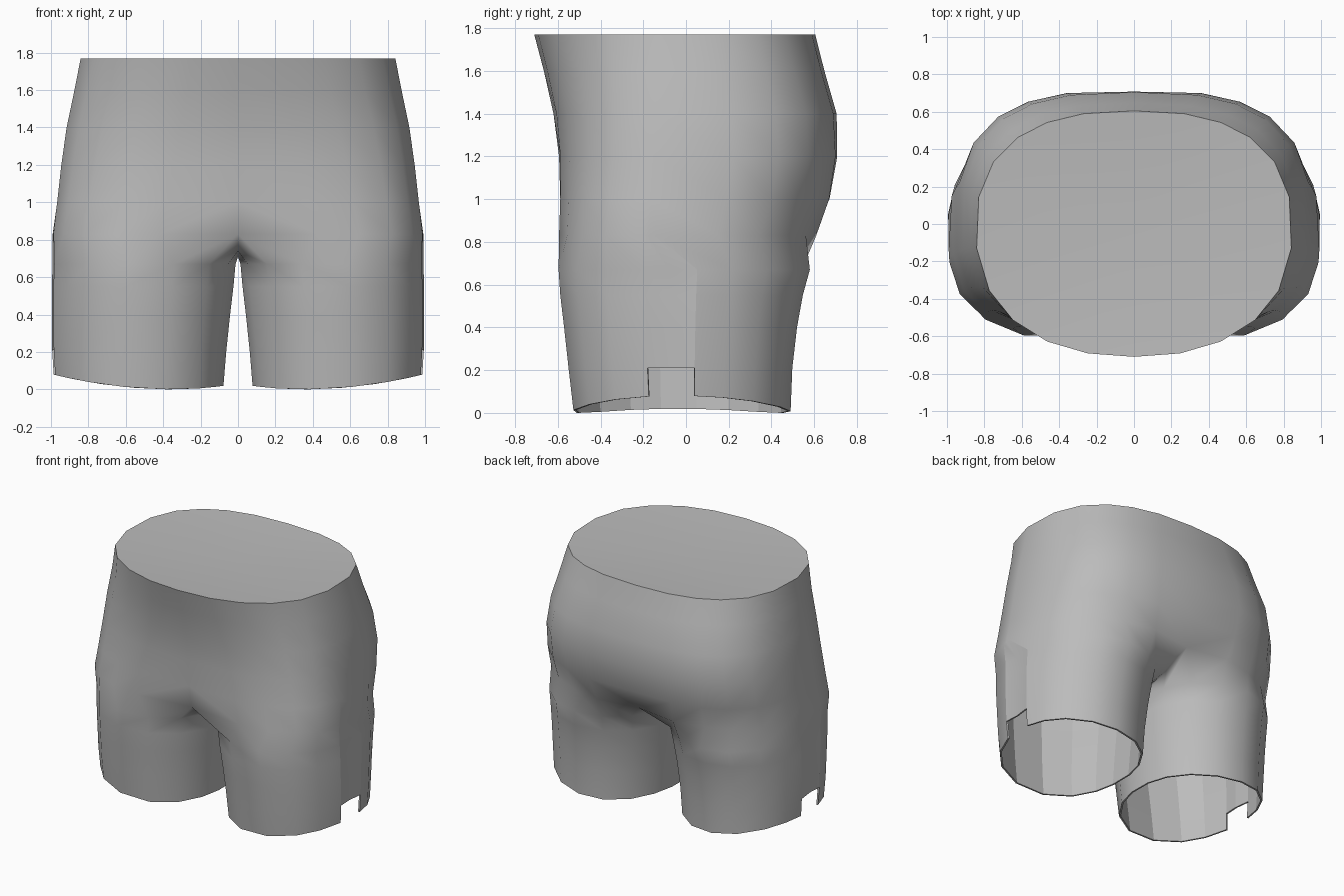
import bpy, bmesh
from math import sin, cos, pi

cube = bpy.data.objects.get("Cube")
if cube:
    bpy.data.objects.remove(cube, do_unlink=True)

grey = bpy.data.materials.new("grey fabric")
grey.use_nodes = True
grey.diffuse_color = (0.5, 0.5, 0.5, 1)
grey.node_tree.nodes["Principled BSDF"].inputs["Base Color"].default_value = (0.5, 0.5, 0.5, 1)

Y_MID = -0.04
INSET = 0.975                      # lining size relative to the outer wall
SLIT = (5, 6)                      # columns of the side slit
TORSO_T = [0, .25, .53, .83, 1.13, 1.47, 1.47, 1.47, 1.78, 2.1, 2.4, 2.65, 2.9, pi]
LEG_T = [-.75, -.3, .15, .6, .97, 1.325, 1.515, 1.712, 1.98, 2.3, 2.7, 3.1, 3.5, 3.9,
         4.25, 4.55, 4.85, 5.15]


def power(v, e):
    return (1 if v >= 0 else -1) * abs(v) ** e


def oval(t, cx, a, front, back, e_front, e_back):
    """Point on a rounded oval; angle 0 is the front, pi the back."""
    e, depth = (e_front, Y_MID - front) if cos(t) > 0 else (e_back, back - Y_MID)
    return cx + a * power(sin(t), e), Y_MID - depth * power(cos(t), e)


def hem_height(x):
    return 0.08 * ((x - .35) / .64) ** 2 if x > .35 else 0.02 * ((.35 - x) / .28) ** 2


bm = bmesh.new()

# Torso rings, waist to crotch: height, half width, front, back,
# squareness front and back, centre hollow front and back
torso = []
for z, a, front, back, ef, eb, hf, hb in [
        (1.77, .845, -.71, .605, .88, .8, 1, 1),
        (1.6, .878, -.665, .648, .85, .75, 1, 1),
        (1.4, .92, -.62, .705, .78, .7, 1, 1),
        (1.2, .948, -.60, .715, .72, .68, .99, .99),
        (1.0, .97, -.60, .685, .66, .73, .97, .98),
        (.83, .992, -.605, .625, .62, .8, .91, .9)]:
    ring = []
    for i, t in enumerate(TORSO_T):
        if z < .9 and i in (5, 7):
            t += (i - 6) * .04
        x, y = oval(t, 0, a, front, back, ef, eb)
        if i == 0:
            x, y = 0, y * hf
        elif i == len(TORSO_T) - 1:
            x, y = 0, y * hb
        ring.append(bm.verts.new((x, y, z)))
    torso.append(ring)

# Crotch seam, back to front
seam = [bm.verts.new((0, y, z)) for y, z in [(.34, .74), (.1, .71), (-.1, .71), (-.36, .74)]]

# Leg rings: height, outer x, inner x, front, back
legs = [torso[-1] + seam]
for z, out, inn, front, back in [
        (.67, .996, .009, -.602, .58), (.55, 1.0, .02, -.594, .547),
        (.4, 1.0, .038, -.576, .52), (.21, .998, .058, -.555, .498),
        (0, .99, .074, -.532, .49)]:
    ring = []
    for i, t in enumerate(LEG_T):
        x, y = oval(t, (out + inn) / 2, (out - inn) / 2, front, back, .92, .97)
        if i == 6:
            x -= .018
        ring.append(bm.verts.new((x, y, z if z else hem_height(x))))
    legs.append(ring)

# Lining of the leg, a little inside the outer wall
lining = [[bm.verts.new((.53 + (v.co.x - .53) * INSET,
                         Y_MID + (v.co.y - Y_MID) * INSET, v.co.z)) for v in ring]
          for ring in legs[1:]]


def loft(upper, lower, closed, skip=(), flip=False):
    faces = []
    n = len(upper)
    for i in range(n if closed else n - 1):
        if i in skip:
            continue
        j = (i + 1) % n
        quad = [upper[i], lower[i], lower[j], upper[j]]
        faces.append(bm.faces.new(quad[::-1] if flip else quad))
    return faces


# Closed waist, dipping slightly in the middle
centre = bm.verts.new((0, Y_MID, 1.73))
for v, w in zip(torso[0], torso[0][1:]):
    bm.faces.new((v, w, centre))

# Outer wall and lining
inner = []
for up, low in zip(torso, torso[1:]):
    loft(up, low, False)
for up, low in zip(legs, legs[1:]):
    loft(up, low, True, SLIT if low is legs[-1] else ())
for up, low in zip(lining, lining[1:]):
    inner += loft(up, low, True, SLIT if low is lining[-1] else (), True)

# Thin rim around the hem and the slit
inner += loft(legs[-1], lining[-1], True, SLIT)
for i in SLIT:
    inner.append(bm.faces.new((legs[-2][i], lining[-2][i],
                               lining[-2][i + 1], legs[-2][i + 1])))
for i in (SLIT[0], SLIT[1] + 1):
    inner.append(bm.faces.new((legs[-2][i], legs[-1][i], lining[-1][i], lining[-2][i])))
for f in inner:
    f.material_index = 1           # temporary tag for flat shading

# Creases of the wedge above the slit
for up, low in zip(legs[:-2], legs[1:-1]):
    for i in (SLIT[0], SLIT[1] + 1):
        bm.edges.get((up[i], low[i])).smooth = False

bmesh.ops.remove_doubles(bm, verts=bm.verts[:], dist=1e-4)
bmesh.ops.delete(bm, geom=[v for v in bm.verts if not v.link_faces], context='VERTS')
mesh = bpy.data.meshes.new("shorts")
bm.to_mesh(mesh)
bm.free()
mesh.materials.append(grey)

shorts = bpy.data.objects.new("shorts", mesh)
bpy.context.collection.objects.link(shorts)
bpy.context.view_layer.objects.active = shorts
shorts.select_set(True)
bpy.ops.object.shade_smooth_by_angle(angle=0.9)
for p in mesh.polygons:
    if p.material_index:
        p.use_smooth = False
        p.material_index = 0

mirror = shorts.modifiers.new("other half", 'MIRROR')
mirror.use_clip = True
mirror.merge_threshold = 0.001
